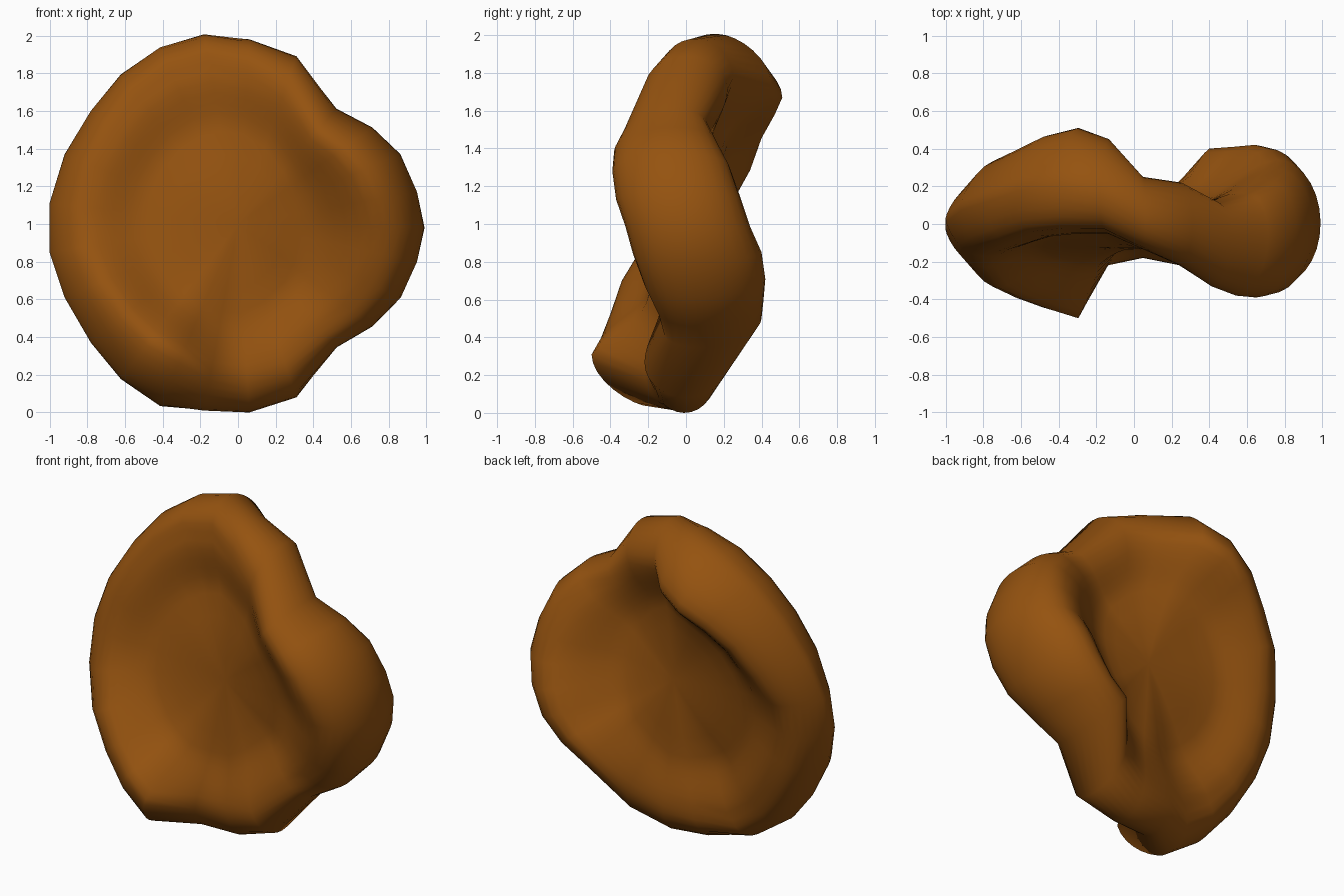
import bpy, bmesh, math
from mathutils import Vector

cube = bpy.data.objects.get("Cube")
if cube:
    bpy.data.objects.remove(cube)

# Rim stations counterclockwise: x, z from the middle, bend, half thickness
STATIONS = [
    (.99, -.02, .01, .33), (.95, .17, -.04, .33), (.86, .37, -.08, .31),
    (.71, .51, -.11, .27), (.52, .61, -.11, .22), (.31, .89, 0, .22),
    (.06, .98, .06, .19), (-.18, 1, .21, .24), (-.41, .93, .24, .27),
    (-.62, .79, .21, .26), (-.78, .6, .15, .25), (-.92, .37, .1, .24),
    (-1, .11, .03, .2), (-1, -.15, -.03, .2), (-.92, -.39, -.1, .24),
    (-.78, -.63, -.15, .25), (-.62, -.82, -.2, .25), (-.41, -.96, -.23, .27),
    (-.18, -.99, -.04, .18), (.06, -1, -.01, .17), (.31, -.92, 0, .22),
    (.52, -.65, .14, .26), (.71, -.54, .13, .28), (.86, -.39, .1, .32),
    (.95, -.2, .06, .34)]

RIM = .2         # radial half width of the rim
WEB = .13        # half thickness of the thin middle
TILT = 1.2       # how far the rim leans with the bend
ARC, INNER, FLAT = 7, 7, 4


def section(radius, bend, half, side_x):
    """Front-to-back outline of one radial slice as (radius, y) pairs."""
    width = RIM * radius ** 2 * (1 + .15 * max(0, side_x))
    crest = radius - width
    foot = .48 - .16 * max(0, side_x)
    taper = 1 + .5 * max(0, -side_x)
    side = []
    for i in range(1, FLAT + 1):
        side.append((foot * i / FLAT, WEB))
    for i in range(1, INNER):
        u = i / INNER
        side.append((foot + (crest - foot) * u,
                     WEB + (half - WEB) * u * u * (3 - 2 * u)))
    for i in range(ARC):
        a = math.pi / 2 * (1 - i / ARC)
        side.append((crest + width * math.cos(a), half * math.sin(a) ** taper))
    outline = [(r, -t) for r, t in side] + [(radius, 0)]
    outline += [(r, t) for r, t in reversed(side)]
    points = []
    for r, t in outline:
        reach = min(1, r / crest)
        points.append((r - TILT * t * bend * reach, t + bend * reach ** 1.9))
    return points


# Dished disc with a thick, saddle-bent rim
bm = bmesh.new()
front = bm.verts.new((0, -WEB, 1))
back = bm.verts.new((0, WEB, 1))
slices = []
for x, z, bend, half in STATIONS:
    out = Vector((x, 0, z))
    radius = out.length
    out.normalize()
    slices.append([bm.verts.new(out * r + Vector((0, y, 1)))
                   for r, y in section(radius, bend, half, out.x)])
for a, b in zip(slices, slices[1:] + slices[:1]):
    bm.faces.new((front, a[0], b[0]))
    bm.faces.new((back, b[-1], a[-1]))
    for i in range(len(a) - 1):
        bm.faces.new((a[i], a[i + 1], b[i + 1], b[i]))
bmesh.ops.recalc_face_normals(bm, faces=bm.faces)
for f in bm.faces:
    f.smooth = True
mesh = bpy.data.meshes.new("bent_disc")
bm.to_mesh(mesh)
bm.free()
disc = bpy.data.objects.new("bent_disc", mesh)
bpy.context.collection.objects.link(disc)

# Toasted brown
brown = bpy.data.materials.new("toasted_brown")
brown.use_nodes = True
color = (.3, .086, .005, 1)
brown.diffuse_color = color
bsdf = brown.node_tree.nodes["Principled BSDF"]
bsdf.inputs["Base Color"].default_value = color
bsdf.inputs["Roughness"].default_value = .7
mesh.materials.append(brown)
